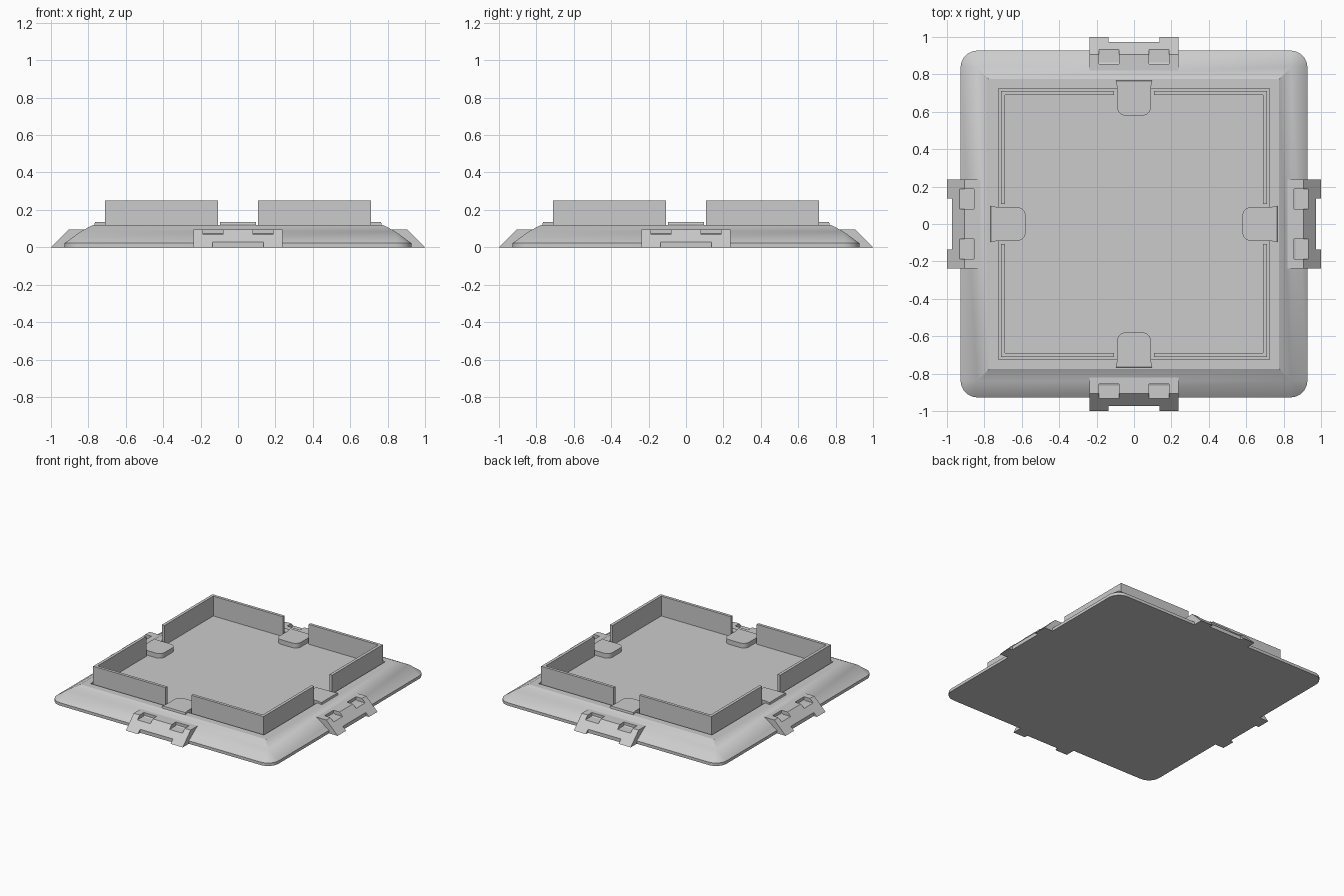
import bpy, bmesh
from math import pi, cos, sin, radians

if "Cube" in bpy.data.objects:
    bpy.data.objects.remove(bpy.data.objects["Cube"])


def make_object(name, bm):
    bmesh.ops.remove_doubles(bm, verts=bm.verts, dist=1e-4)
    bmesh.ops.recalc_face_normals(bm, faces=bm.faces)
    mesh = bpy.data.meshes.new(name)
    bm.to_mesh(mesh)
    bm.free()
    ob = bpy.data.objects.new(name, mesh)
    bpy.context.collection.objects.link(ob)
    return ob


def prism(name, points, vector):
    """Extrude a closed outline of 3D points along a vector."""
    bm = bmesh.new()
    face = bm.faces.new([bm.verts.new(p) for p in points])
    ext = bmesh.ops.extrude_face_region(bm, geom=[face])
    bmesh.ops.translate(bm, vec=vector,
                        verts=[g for g in ext["geom"] if isinstance(g, bmesh.types.BMVert)])
    return make_object(name, bm)


def box(name, x0, x1, y0, y1, z0, z1):
    return prism(name, [(x0, y0, z0), (x1, y0, z0), (x1, y1, z0), (x0, y1, z0)], (0, 0, z1 - z0))


def arc(cx, cy, r, start, steps=8):
    return [(cx + r * cos(start + i * pi / 2 / steps),
             cy + r * sin(start + i * pi / 2 / steps)) for i in range(steps + 1)]


def rounded_square(half, r):
    c = half - r
    corners = [(c, c), (-c, c), (-c, -c), (c, -c)]
    return [p for k, (x, y) in enumerate(corners) for p in arc(x, y, r, k * pi / 2)]


def smooth(ob, degrees):
    bpy.ops.object.select_all(action='DESELECT')
    ob.select_set(True)
    bpy.context.view_layer.objects.active = ob
    bpy.ops.object.shade_smooth_by_angle(angle=radians(degrees))


def cut(ob, cutters):
    for c in cutters:
        m = ob.modifiers.new("cut", 'BOOLEAN')
        m.operation, m.solver, m.object = 'DIFFERENCE', 'EXACT', c
        c.hide_render = True
    bpy.context.view_layer.update()
    dg = bpy.context.evaluated_depsgraph_get()
    mesh = bpy.data.meshes.new_from_object(ob.evaluated_get(dg))
    ob.modifiers.clear()
    ob.data = mesh
    for c in cutters:
        bpy.data.objects.remove(c)


def four_sides(ob):
    """Repeat a part on the other three sides."""
    for k in range(1, 4):
        copy = ob.copy()
        copy.name = f"{ob.name}_{k + 1}"
        copy.rotation_euler.z = k * pi / 2
        bpy.context.collection.objects.link(copy)


# Base plate: sloped frame around a shallow floor
rings = [(0.927, 0, 0.09), (0.927, 0.022, 0.09), (0.84, 0.085, 0),
         (0.775, 0.12, 0), (0.725, 0.12, 0), (0.725, 0.10, 0)]
bm = bmesh.new()
loops = [[bm.verts.new((x, y, z)) for x, y in rounded_square(h, r)] for h, z, r in rings]
n = len(loops[0])
for a, b in zip(loops, loops[1:]):
    for i in range(n):
        j = (i + 1) % n
        bm.faces.new((a[i], a[j], b[j], b[i]))
bm.faces.new(loops[0][::-1])
bm.faces.new(loops[-1])
base = make_object("base_plate", bm)
smooth(base, 13)

# Upright L-shaped corner walls with a gap in the middle of each side
o, t, g = 0.712, 0.69, 0.108
outline = [(g, -o), (o, -o), (o, -g), (t, -g), (t, -t), (g, -t)]
four_sides(prism("corner_wall", [(x, y, 0.09) for x, y in outline], (0, 0, 0.16)))

# Rounded tabs sitting in the gaps
w, r, end = 0.09, 0.045, -0.58
outline = ([(-w - 0.007, -0.773), (w + 0.007, -0.773), (w, -0.73)]
           + arc(w - r, end - r, r, 0) + arc(-w + r, end - r, r, pi / 2) + [(-w, -0.73)])
tab = prism("tab", [(x, y, 0.095) for x, y in outline], (0, 0, 0.04))
for v in tab.data.vertices:
    if v.co.y < -0.77 and v.co.z > 0.13:
        v.co.y += 0.008
smooth(tab, 13)
four_sides(tab)

# Edge clips: wedge with two pockets and a notch in the lip
profile = [(-1.0, 0), (-0.905, 0.095), (-0.81, 0.095), (-0.81, 0)]
clip = prism("edge_clip", [(-0.238, y, z) for y, z in profile], (0.476, 0, 0))
cut(clip, [box("pocket_cutter_a", -0.188, -0.08, -0.94, -0.855, 0.068, 0.2),
           box("pocket_cutter_b", 0.08, 0.188, -0.94, -0.855, 0.068, 0.2),
           box("notch_cutter", -0.137, 0.137, -1.1, -0.973, -0.1, 0.2)])
four_sides(clip)
